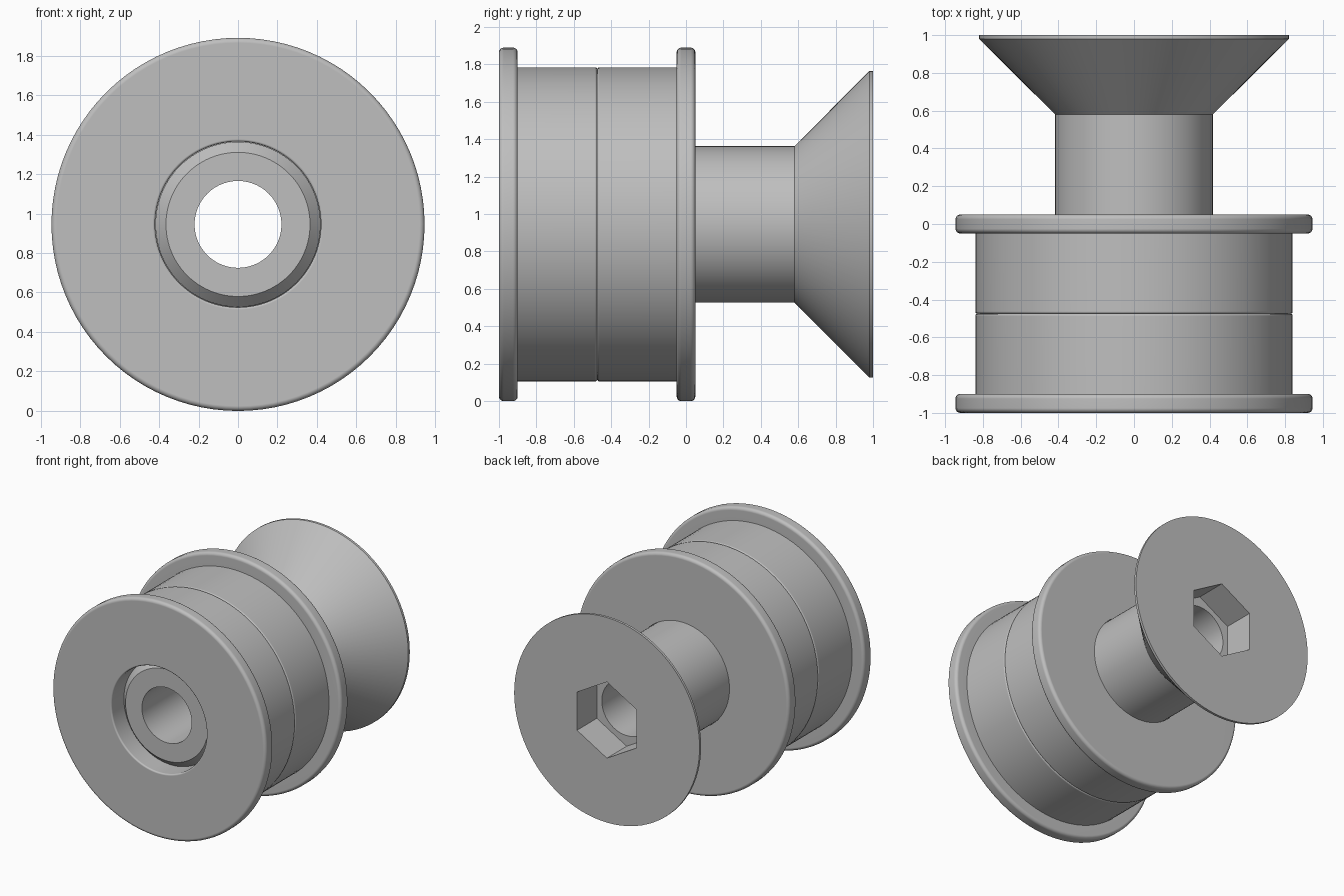
import bpy
import bmesh
from math import sin, cos, pi
from mathutils import Vector

SEGMENTS = 96
AXIS_Z = 0.945      # height of the common axis
SPLIT_Y = -0.475    # seam between the two wheel halves

if "Cube" in bpy.data.objects:
    bpy.data.objects.remove(bpy.data.objects["Cube"])

grey = bpy.data.materials.new("grey metal")
grey.use_nodes = True
grey.diffuse_color = (0.52, 0.52, 0.52, 1)
grey.node_tree.nodes["Principled BSDF"].inputs["Base Color"].default_value = grey.diffuse_color


def rounded(corners, steps=5):
    """Replace each right-angled (radius, y, fillet) corner with an arc."""
    out = []
    for i, (r, y, f) in enumerate(corners):
        p = Vector((r, y))
        if f == 0:
            out.append((r, y, False))
            continue
        u = (Vector(corners[i - 1][:2]) - p).normalized()
        v = (Vector(corners[(i + 1) % len(corners)][:2]) - p).normalized()
        for k in range(steps + 1):
            t = pi / 2 * k / steps
            q = p + f * (u + v) - f * (cos(t) * v + sin(t) * u)
            out.append((q.x, q.y, False))
    return out


def lathe(name, profile):
    """Turn a closed (radius, y, is_hexagon) profile around the y axis."""
    bm = bmesh.new()
    rings = []
    for r, y, is_hex in profile:
        ring = []
        for k in range(SEGMENTS):
            a = 2 * pi * k / SEGMENTS
            # Hexagonal rings have corners straight up and down
            d = r * cos(pi / 6) / cos(a % (pi / 3) - pi / 6) if is_hex else r
            ring.append(bm.verts.new((d * sin(a), y, AXIS_Z + d * cos(a))))
        rings.append(ring)
    for i, ring in enumerate(rings):
        prev = rings[i - 1]
        for k in range(SEGMENTS):
            n = (k + 1) % SEGMENTS
            bm.faces.new((prev[k], prev[n], ring[n], ring[k]))
    bmesh.ops.recalc_face_normals(bm, faces=bm.faces)
    mesh = bpy.data.meshes.new(name)
    bm.to_mesh(mesh)
    bm.free()
    mesh.materials.append(grey)
    obj = bpy.data.objects.new(name, mesh)
    bpy.context.collection.objects.link(obj)
    bpy.ops.object.select_all(action="DESELECT")
    obj.select_set(True)
    bpy.context.view_layer.objects.active = obj
    bpy.ops.object.shade_smooth_by_angle(angle=pi / 6)
    weighted = obj.modifiers.new("flat face shading", "WEIGHTED_NORMAL")
    weighted.keep_sharp = True
    return obj


# Two mirrored wheel halves: drum, outer flange and centre hole
for name, side in (("front_wheel_half", -1), ("back_wheel_half", 1)):
    half = [(0.42, 0, 0), (0.84, 0, 0.012), (0.84, 0.425, 0),
            (0.945, 0.425, 0.025), (0.945, 0.525, 0.025),
            (0.42, 0.525, 0.012 if side < 0 else 0)]
    lathe(name, rounded([(r, SPLIT_Y + side * y, f) for r, y, f in half]))

# Hollow countersunk bolt: chamfered tip, shank, conical head, hex socket, bore
lathe("bolt", [(0.22, -0.9, False), (0.365, -0.9, False), (0.418, -0.845, False),
               (0.418, 0.58, False), (0.82, 0.98, False), (0.82, 1.0, False),
               (0.305, 1.0, True), (0.305, 0.75, True), (0.22, 0.75, False)])
